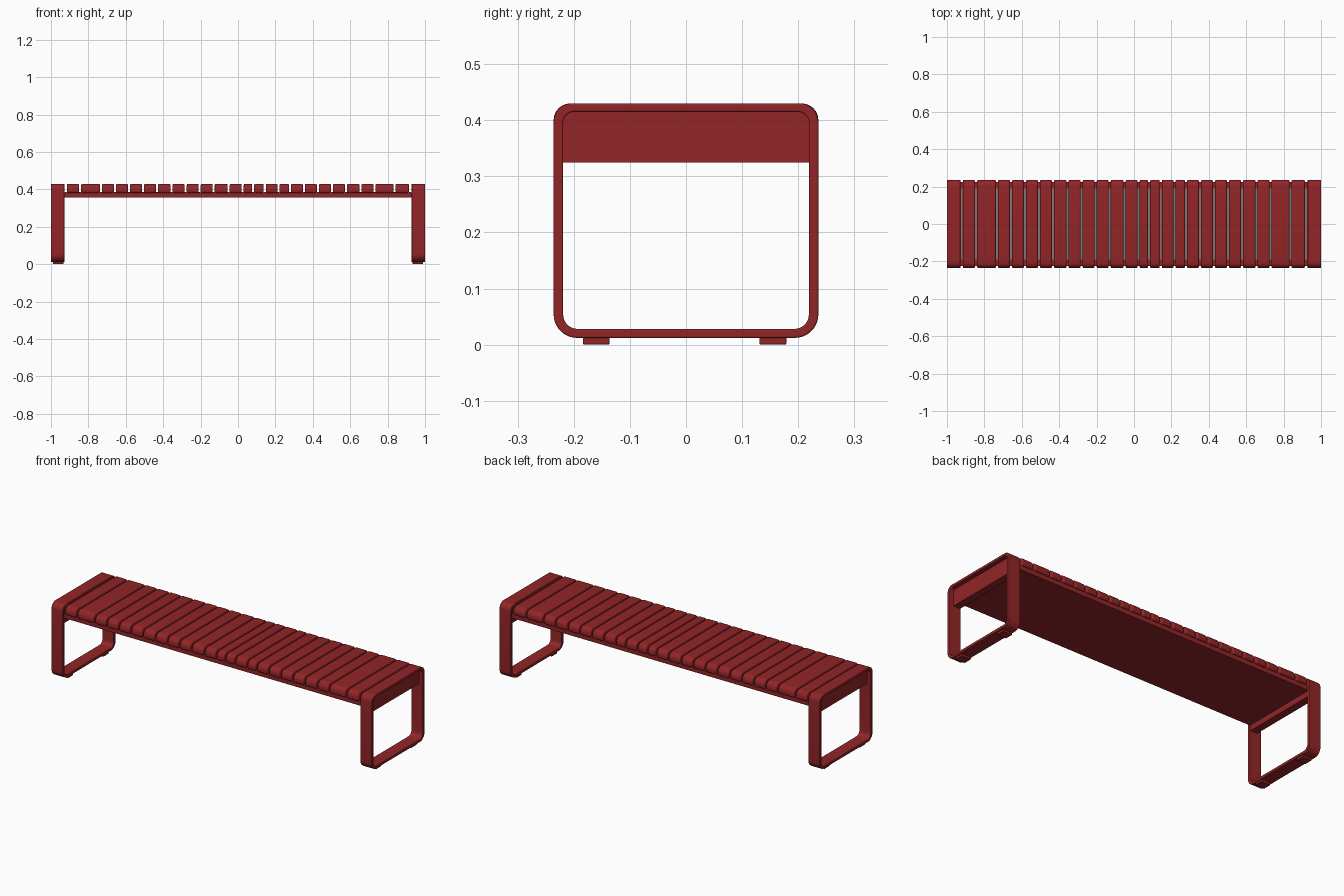
import bpy, bmesh, math

if "Cube" in bpy.data.objects:
    bpy.data.objects.remove(bpy.data.objects["Cube"])


def flat(name, colour):
    m = bpy.data.materials.new(name)
    m.diffuse_color = (*colour, 1)
    m.use_nodes = True
    m.node_tree.nodes["Principled BSDF"].inputs["Base Color"].default_value = m.diffuse_color
    return m


red = flat("deep red", (0.29, 0.018, 0.02))
grey = flat("shadow grey", (0.2, 0.185, 0.18))


def rounded(y, z0, z1, r_top, r_bottom, seg=8):
    """Rounded rectangle in the YZ plane, as (y, z) points."""
    corners = [(y - r_bottom, z0 + r_bottom, r_bottom, -90), (y - r_top, z1 - r_top, r_top, 0),
               (r_top - y, z1 - r_top, r_top, 90), (r_bottom - y, z0 + r_bottom, r_bottom, 180)]
    return [(cy + r * math.cos(math.radians(a + 90 * i / seg)),
             cz + r * math.sin(math.radians(a + 90 * i / seg)))
            for cy, cz, r, a in corners for i in range(seg + 1)]


def finish(name, bm, bevel=0.0, mat=red):
    bmesh.ops.remove_doubles(bm, verts=bm.verts, dist=1e-5)
    bmesh.ops.recalc_face_normals(bm, faces=bm.faces)
    mesh = bpy.data.meshes.new(name)
    bm.to_mesh(mesh)
    bm.free()
    mesh.materials.append(mat)
    ob = bpy.data.objects.new(name, mesh)
    bpy.context.collection.objects.link(ob)
    if bevel:
        m = ob.modifiers.new("soft edges", 'BEVEL')
        m.width, m.segments, m.limit_method = bevel, 3, 'ANGLE'
        m.angle_limit = math.radians(40)
    bpy.ops.object.select_all(action='DESELECT')
    bpy.context.view_layer.objects.active = ob
    ob.select_set(True)
    bpy.ops.object.shade_smooth_by_angle(angle=math.radians(40))
    return ob


def prism(name, x0, x1, pts, bevel=0.0, mat=red):
    bm = bmesh.new()
    a = [bm.verts.new((x0, y, z)) for y, z in pts]
    b = [bm.verts.new((x1, y, z)) for y, z in pts]
    bm.faces.new(a)
    bm.faces.new(b)
    for i in range(len(a)):
        j = (i + 1) % len(a)
        bm.faces.new((a[i], a[j], b[j], b[i]))
    return finish(name, bm, bevel, mat)


def box(name, x0, x1, y0, y1, z0, z1, bevel=0.0, mat=red):
    return prism(name, x0, x1, [(y0, z0), (y1, z0), (y1, z1), (y0, z1)], bevel, mat)


def loop_frame(name, x0, x1):
    outer = rounded(0.236, 0.012, 0.43, 0.034, 0.042)
    inner = rounded(0.219, 0.028, 0.415, 0.02, 0.026)
    bm = bmesh.new()
    rings = [[bm.verts.new((x, y, z)) for y, z in pts]
             for x, pts in ((x0, outer), (x1, outer), (x1, inner), (x0, inner))]
    n = len(outer)
    for k in range(4):
        p, q = rings[k], rings[(k + 1) % 4]
        for i in range(n):
            j = (i + 1) % n
            bm.faces.new((p[i], p[j], q[j], q[i]))
    return finish(name, bm, 0.003)


# end legs with aprons and feet
for side, s in (("left", -1), ("right", 1)):
    loop_frame(side + "_leg_frame", *sorted((s * 0.928, s)))
    box(side + "_apron", *sorted((s * 0.932, s * 0.975)), -0.221, 0.221, 0.325, 0.418)
    for end, y in (("front", -0.16), ("back", 0.155)):
        box(f"{side}_{end}_foot", *sorted((s * 0.932, s * 0.99)),
            y - 0.024, y + 0.024, 0.0, 0.014, 0.003)

# support board under the slats
box("support_board", -0.935, 0.935, -0.225, 0.225, 0.357, 0.384)

# seat slats, placed between the gap centres
gaps = [-0.921, -0.844, -0.733, -0.658, -0.583, -0.508, -0.433, -0.355, -0.28,
        -0.205, -0.13, -0.05, 0.025, 0.081, 0.143, 0.217, 0.278, 0.352, 0.427,
        0.502, 0.577, 0.655, 0.73, 0.837, 0.919]
profile = rounded(0.236, 0.381, 0.43, 0.03, 0.01, 6)
for i, (a, b) in enumerate(zip(gaps, gaps[1:])):
    prism(f"slat_{i + 1}", a + 0.0055, b - 0.0055, profile, 0.007)

# grey strips lying on the board at the bottom of the gaps
for i, g in enumerate(gaps):
    box(f"gap_strip_{i + 1}", g - 0.005, g + 0.005, -0.19, 0.19, 0.382, 0.387, mat=grey)
